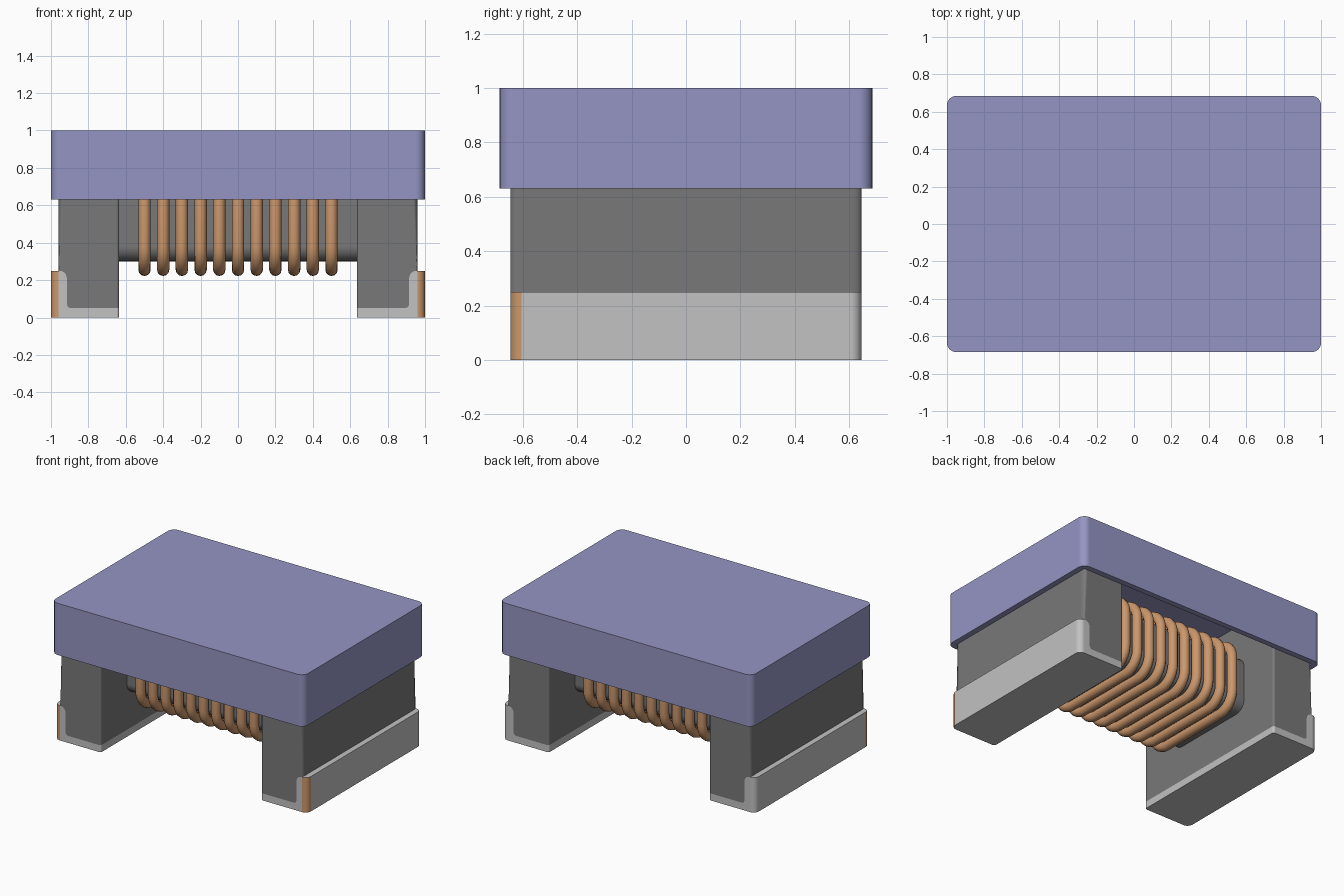
import bpy
import bmesh
import math
from mathutils import Vector

cube = bpy.data.objects.get("Cube")
if cube:
    bpy.data.objects.remove(cube, do_unlink=True)


def material(name, r, g, b):
    m = bpy.data.materials.new(name)
    m.use_nodes = True
    m.diffuse_color = (r, g, b, 1)
    m.node_tree.nodes["Principled BSDF"].inputs["Base Color"].default_value = (r, g, b, 1)
    return m


LILAC = material("lilac", 0.30, 0.30, 0.55)
GREY = material("ferrite grey", 0.19, 0.19, 0.19)
SILVER = material("silver", 0.54, 0.54, 0.54)
COPPER = material("copper", 0.60, 0.31, 0.15)


def finish(name, bm, *mats):
    bmesh.ops.recalc_face_normals(bm, faces=bm.faces[:])
    mesh = bpy.data.meshes.new(name)
    bm.to_mesh(mesh)
    bm.free()
    obj = bpy.data.objects.new(name, mesh)
    bpy.context.collection.objects.link(obj)
    for m in mats:
        mesh.materials.append(m)
    bpy.ops.object.select_all(action="DESELECT")
    bpy.context.view_layer.objects.active = obj
    obj.select_set(True)
    bpy.ops.object.shade_smooth_by_angle(angle=math.radians(30))
    obj.modifiers.new("even_shading", "WEIGHTED_NORMAL").keep_sharp = True
    return obj


def round_edges(bm, axis, radius, test=lambda e: True):
    """Bevel the edges that run along one axis."""
    def along(e):
        d = (e.verts[0].co - e.verts[1].co).normalized()
        return abs(d[axis]) > 0.99
    edges = [e for e in bm.edges if along(e) and test(e)]
    bmesh.ops.bevel(bm, geom=edges, offset=radius, segments=6, profile=0.5, affect="EDGES")


def box(size, centre, axis, radius):
    bm = bmesh.new()
    bmesh.ops.create_cube(bm, size=1)
    bmesh.ops.scale(bm, vec=Vector(size), verts=bm.verts[:])
    bmesh.ops.translate(bm, vec=Vector(centre), verts=bm.verts[:])
    round_edges(bm, axis, radius)
    return bm


def extrude_profile(points, half_depth, side):
    """Extrude an x-z outline along y, on the given side of the model."""
    bm = bmesh.new()
    face = bm.faces.new([bm.verts.new((side * x, -half_depth, z)) for x, z in points])
    new = bmesh.ops.extrude_face_region(bm, geom=[face])["geom"]
    bmesh.ops.translate(bm, vec=(0, 2 * half_depth, 0),
                        verts=[v for v in new if isinstance(v, bmesh.types.BMVert)])
    return bm


def at_x(x):
    return lambda e: abs(abs(e.verts[0].co.x) - x) < 0.001


# Hollow cap, open underneath
CAP_Z, WALL = 0.63, 0.04
bm = box((2, 1.37, 1 - CAP_Z), (0, 0, (1 + CAP_Z) / 2), 2, 0.05)
under = min(bm.faces, key=lambda f: f.calc_center_median().z)
bmesh.ops.inset_region(bm, faces=[under], thickness=WALL, use_even_offset=True)
inner = bmesh.ops.extrude_discrete_faces(bm, faces=[under])["faces"][0]
bmesh.ops.translate(bm, vec=(0, 0, 0.32), verts=inner.verts[:])
finish("cap", bm, LILAC)

# Legs and the L-shaped terminals that wrap them share one joint line
INNER, LEG_OUT, DEPTH = 0.635, 0.96, 0.645
joint = [(INNER, 0.05), (0.895, 0.05), (0.909, 0.056), (0.915, 0.07)]
for i in range(7):
    a = math.radians(15 * i)
    joint.append((0.955 - 0.04 * math.cos(a), 0.21 + 0.04 * math.sin(a)))

for side, label in ((1, "left"), (-1, "right")):
    bm = extrude_profile(joint + [(LEG_OUT, 0.25), (LEG_OUT, 0.95), (INNER, 0.95)], DEPTH, side)
    round_edges(bm, 2, 0.04, at_x(LEG_OUT))
    round_edges(bm, 2, 0.015, at_x(INNER))
    finish(label + "_leg", bm, GREY)

    bm = extrude_profile(joint + [(1, 0.25), (1, 0), (INNER, 0)], DEPTH, side)
    round_edges(bm, 2, 0.04, at_x(1))
    round_edges(bm, 2, 0.015, at_x(INNER))
    # Copper shows on the rounded outer front corner
    bm.normal_update()
    for f in bm.faces:
        c = f.calc_center_median()
        if abs(c.x) > LEG_OUT and c.y < -0.6 and abs(f.normal.z) < 0.1:
            f.material_index = 1
    finish(label + "_terminal", bm, SILVER, COPPER)

# Core bar between the legs
finish("core_bar", box((2 * INNER, 0.7, 0.4), (0, 0, 0.5), 0, 0.08), GREY)

# Wire turns around the bar
curve = bpy.data.curves.new("winding", "CURVE")
curve.dimensions = "3D"
curve.bevel_depth = 0.033
curve.bevel_resolution = 4
HALF_Y, HALF_Z, BEND = 0.39, 0.245, 0.125
loop = []
for corner, (sy, sz) in enumerate(((1, 1), (-1, 1), (-1, -1), (1, -1))):
    for k in range(9):
        a = math.radians(90 * corner + 90 * k / 8)
        loop.append((sy * (HALF_Y - BEND) + BEND * math.cos(a),
                     0.5 + sz * (HALF_Z - BEND) + BEND * math.sin(a)))
for turn in range(-5, 6):
    spline = curve.splines.new("POLY")
    spline.points.add(len(loop) - 1)
    for p, (y, z) in zip(spline.points, loop):
        p.co = (turn / 10, y, z, 1)
    spline.use_cyclic_u = True
    spline.use_smooth = True
winding = bpy.data.objects.new("winding", curve)
bpy.context.collection.objects.link(winding)
curve.materials.append(COPPER)
bpy.ops.object.select_all(action="DESELECT")
bpy.context.view_layer.objects.active = winding
winding.select_set(True)
bpy.ops.object.convert(target="MESH")
